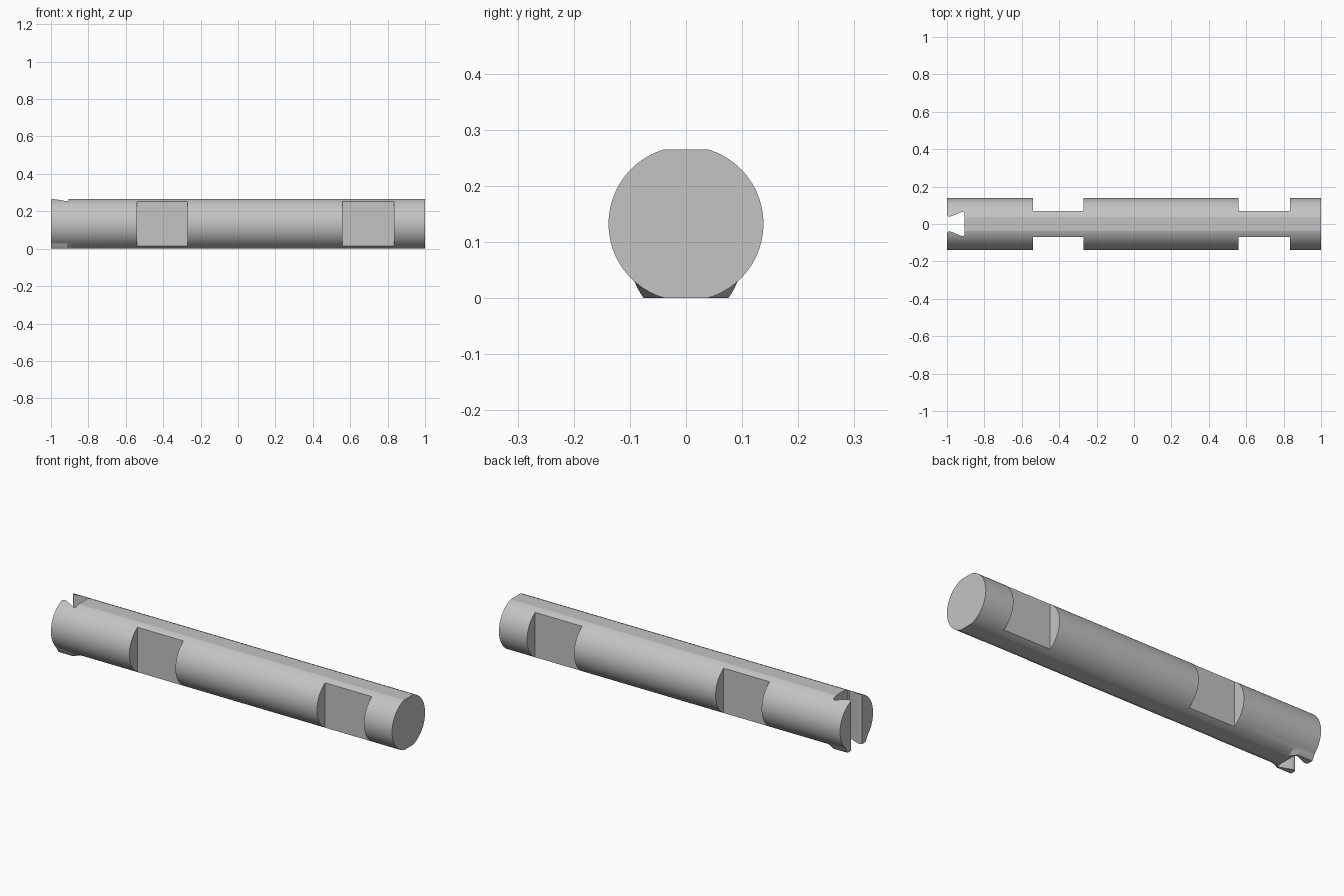
import bpy, bmesh, math

if "Cube" in bpy.data.objects:
    bpy.data.objects.remove(bpy.data.objects["Cube"], do_unlink=True)

R, HALF = 0.138, 0.1325      # shaft radius, half height between long flats
LIP_TOP = 0.032
ARC = 48                     # segments on each round side

steel = bpy.data.materials.new("grey_steel")
steel.use_nodes = True
GREY = (0.55, 0.55, 0.55, 1)
steel.diffuse_color = GREY
steel.node_tree.nodes["Principled BSDF"].inputs["Base Color"].default_value = GREY


def section(lip):
    """Round outline with flat top and bottom; lip widens its lower corners."""
    limit = math.asin(HALF / R)
    right = []
    for i in range(ARC + 1):
        a = -limit + 2 * limit * i / ARC
        y, z = R * math.cos(a), HALF + R * math.sin(a)
        if z < LIP_TOP:
            wide = 0.075 + 0.018 * (max(z, 0) / LIP_TOP) ** 0.8
            y += (max(wide, y) - y) * lip
        right.append((y, z))
    return right + [(-y, z) for y, z in reversed(right)]


def loft(bm, rings):
    """Skin a list of equal closed rings and cap both ends."""
    rows = [[bm.verts.new(p) for p in ring] for ring in rings]
    for a, b in zip(rows, rows[1:]):
        for i in range(len(a)):
            j = (i + 1) % len(a)
            bm.faces.new((a[i], a[j], b[j], b[i]))
    bm.faces.new(rows[0])
    bm.faces.new(rows[-1])


def make_object(name, bm):
    bmesh.ops.recalc_face_normals(bm, faces=bm.faces)
    mesh = bpy.data.meshes.new(name)
    bm.to_mesh(mesh)
    bm.free()
    mesh.materials.append(steel)
    obj = bpy.data.objects.new(name, mesh)
    bpy.context.collection.objects.link(obj)
    return obj


# Shaft with a flared lip under its slotted end
bm = bmesh.new()
loft(bm, [[(x, y, z) for y, z in section(lip)]
          for x, lip in ((-1, 1), (-0.915, 1), (-0.885, 0), (1, 0))])
shaft = make_object("shaft", bm)

# Cutter: side notches and the dovetail end slot
bm = bmesh.new()
for x0, x1 in ((-0.54, -0.27), (0.56, 0.835)):
    for side in (-1, 1):
        outline = [(x0, 0.07), (x1, 0.07), (x1, 0.2), (x0, 0.2)]
        loft(bm, [[(x, side * y, z) for x, y in outline] for z in (-0.1, 0.4)])
half = [(-1.05, 0.05), (-1.0, 0.046), (-0.994, 0.041), (-0.985, 0.04),
        (-0.975, 0.042), (-0.925, 0.063), (-0.914, 0.065), (-0.907, 0.06)]
outline = half + [(x, -y) for x, y in reversed(half)]
loft(bm, [[(x, y, z) for x, y in outline] for z in (-0.1, 0.4)])
cutter = make_object("notch_cutter", bm)
cutter.hide_render = True

cut = shaft.modifiers.new("notches", 'BOOLEAN')
cut.operation = 'DIFFERENCE'
cut.solver = 'EXACT'
cut.object = cutter

bpy.ops.object.select_all(action='DESELECT')
shaft.select_set(True)
bpy.context.view_layer.objects.active = shaft
bpy.ops.object.modifier_apply(modifier=cut.name)
bpy.data.objects.remove(cutter, do_unlink=True)
bpy.ops.object.shade_smooth_by_angle(angle=math.radians(12))
